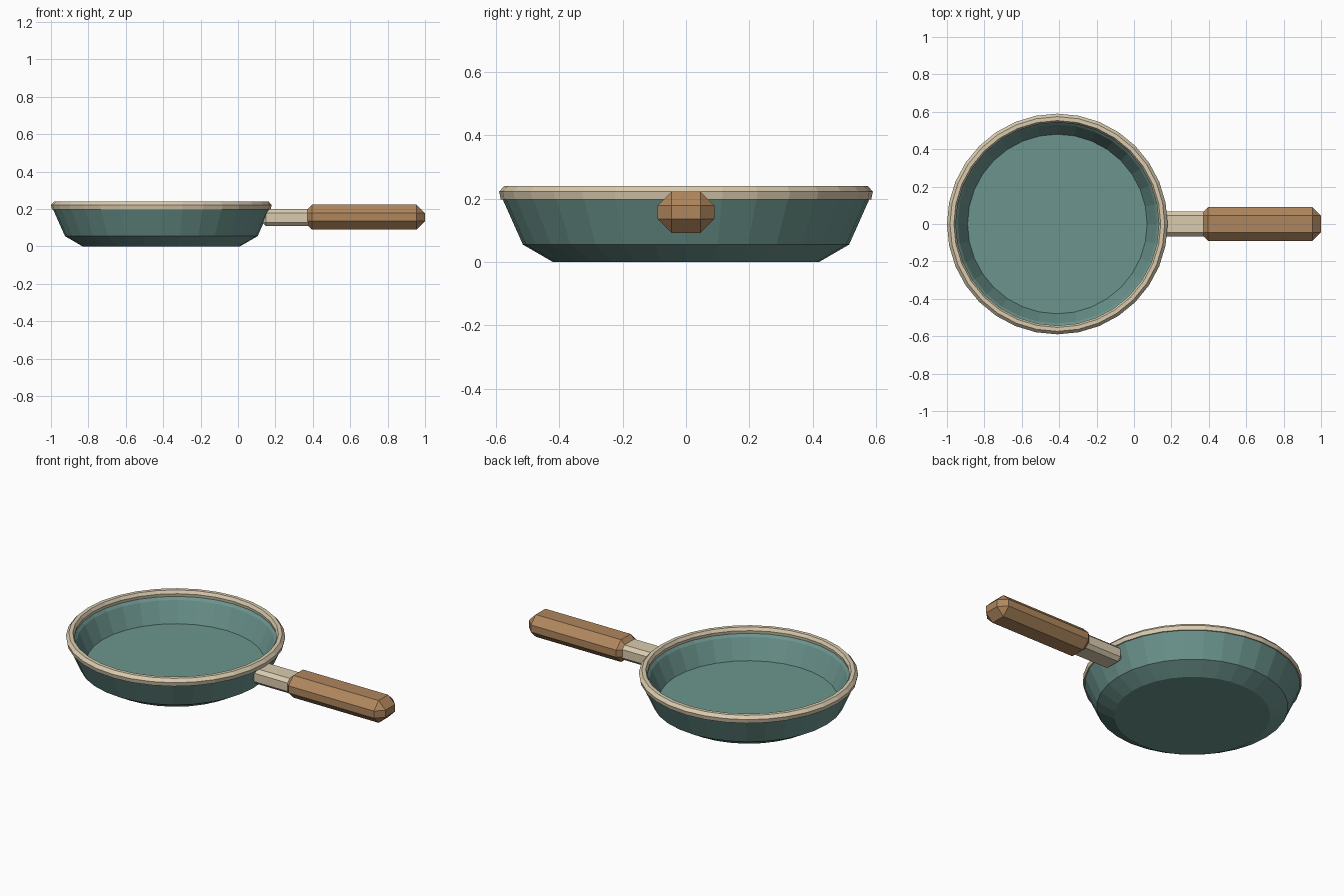
import bpy, bmesh, math

if "Cube" in bpy.data.objects:
    bpy.data.objects.remove(bpy.data.objects["Cube"])

PAN_X = -0.41
SIDES = 32


def material(name, rgb):
    m = bpy.data.materials.new(name)
    m.diffuse_color = (*rgb, 1)
    m.use_nodes = True
    m.node_tree.nodes["Principled BSDF"].inputs["Base Color"].default_value = m.diffuse_color
    return m


teal = material("teal_enamel", (0.15, 0.30, 0.27))
cream = material("cream_trim", (0.70, 0.60, 0.43))
wood = material("wood", (0.43, 0.24, 0.11))


def finish(name, bm, mat):
    bmesh.ops.recalc_face_normals(bm, faces=bm.faces)
    mesh = bpy.data.meshes.new(name)
    bm.to_mesh(mesh)
    bm.free()
    mesh.materials.append(mat)
    ob = bpy.data.objects.new(name, mesh)
    bpy.context.collection.objects.link(ob)
    return ob


def lathe(name, profile, mat, closed=False):
    """Spin an (r, z) profile about the pan axis; open profiles get end caps."""
    bm = bmesh.new()
    rings = []
    for r, z in profile:
        angles = [2 * math.pi * i / SIDES for i in range(SIDES)]
        rings.append([bm.verts.new((PAN_X + r * math.cos(a), r * math.sin(a), z))
                      for a in angles])
    pairs = list(zip(rings, rings[1:]))
    if closed:
        pairs.append((rings[-1], rings[0]))
    else:
        bm.faces.new(rings[0])
        bm.faces.new(rings[-1])
    for lo, hi in pairs:
        for i in range(SIDES):
            j = (i + 1) % SIDES
            bm.faces.new((lo[i], lo[j], hi[j], hi[i]))
    return finish(name, bm, mat)


def bevelled_box(name, lo, hi, bevel, mat):
    """Box between two corners with every edge chamfered."""
    bm = bmesh.new()
    bmesh.ops.create_cube(bm, size=1)
    for v in bm.verts:
        v.co = [(a + b) / 2 + c * (b - a) for a, b, c in zip(lo, hi, v.co)]
    bmesh.ops.bevel(bm, geom=bm.edges[:], offset=bevel, segments=1,
                    affect='EDGES', offset_type='OFFSET')
    # scale the result so the chamfer keeps the box's outer size
    return finish(name, bm, mat)


# Bowl: outer wall, lip, inner wall and floor
lathe("pan_body", [(0.42, 0), (0.515, 0.055), (0.582, 0.205), (0.546, 0.205),
                   (0.532, 0.19), (0.48, 0.073)], teal)

# Chamfered rim band
lathe("rim", [(0.585, 0.198), (0.59, 0.222), (0.574, 0.24), (0.553, 0.24),
              (0.543, 0.222), (0.547, 0.198)], cream, closed=True)

# Handle neck and grip (bevel offset is the chamfer setback on each face)
bevelled_box("handle_neck", (0.13, -0.066, 0.109), (0.42, 0.066, 0.199), 0.02, cream)
bevelled_box("handle_grip", (0.35, -0.09, 0.091), (1.0, 0.09, 0.223), 0.045, wood)
